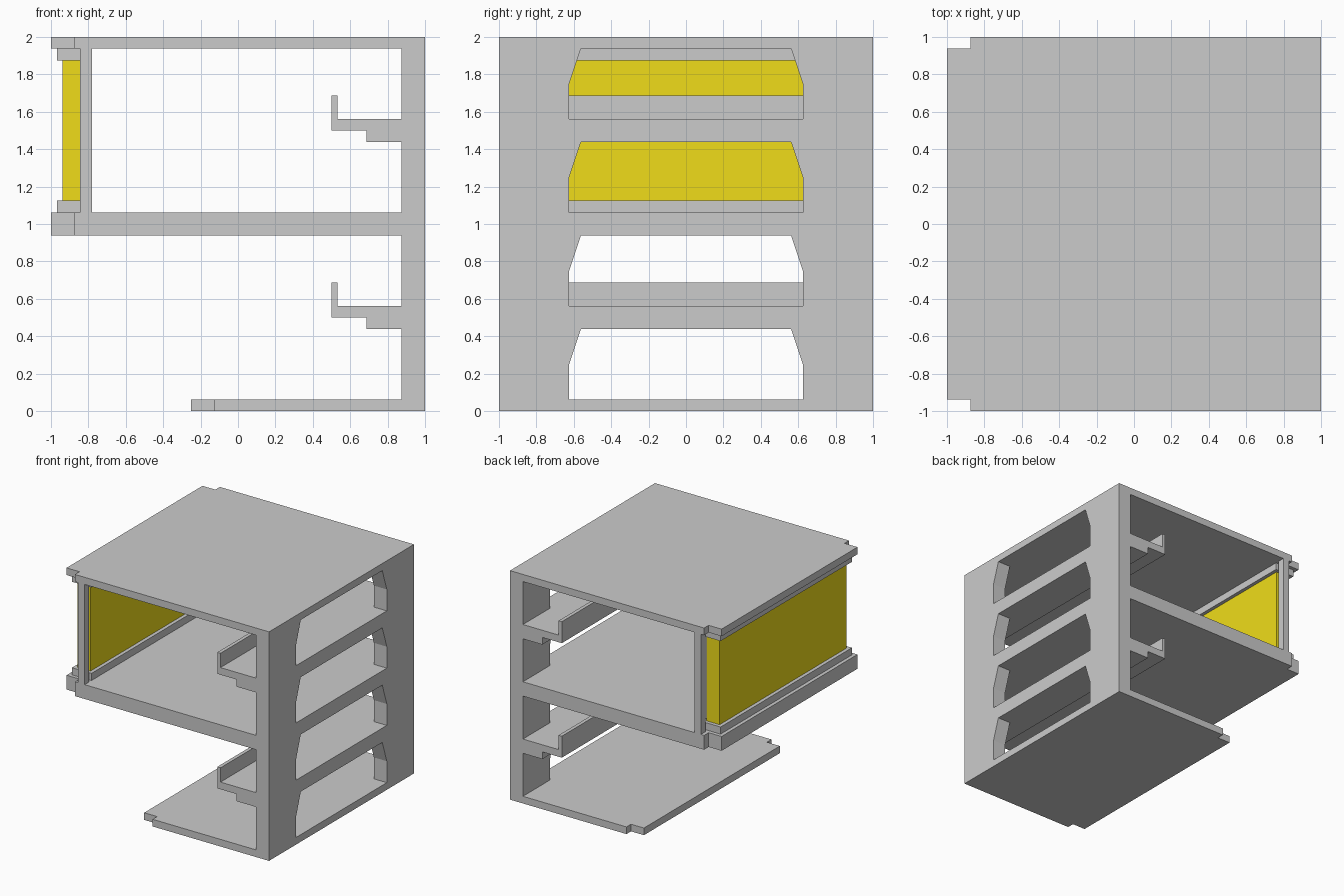
import bpy
import bmesh

if "Cube" in bpy.data.objects:
    bpy.data.objects.remove(bpy.data.objects["Cube"])

U = 1 / 32  # grid module of the model


def add_prism(bm, pts, axis, lo, hi):
    """Extrude a 2D outline along x (pts are y,z) or along y (pts are x,z)."""
    def place(p, d):
        return (d, p[0], p[1]) if axis == 'X' else (p[0], d, p[1])
    face = bm.faces.new([bm.verts.new(place(p, lo)) for p in pts])
    ext = bmesh.ops.extrude_face_region(bm, geom=[face])
    for v in ext['geom']:
        if isinstance(v, bmesh.types.BMVert):
            v.co['XY'.index(axis)] = hi


def add_box(bm, x0, x1, y0, y1, z0, z1):
    add_prism(bm, [(x0, z0), (x1, z0), (x1, z1), (x0, z1)], 'Y', y0, y1)


def finish(bm, name):
    bmesh.ops.recalc_face_normals(bm, faces=bm.faces[:])
    mesh = bpy.data.meshes.new(name)
    bm.to_mesh(mesh)
    bm.free()
    obj = bpy.data.objects.new(name, mesh)
    bpy.context.collection.objects.link(obj)
    return obj


def box(name, *size):
    bm = bmesh.new()
    add_box(bm, *size)
    return finish(bm, name)


# Shell: wall, three slabs and two shelf ledges as one front profile
def ledge(z):
    return [(28*U, z + 14*U), (22*U, z + 14*U), (22*U, z + 16*U),
            (16*U, z + 16*U), (16*U, z + 18*U), (28*U, z + 18*U)]


profile = [(1, 0), (1, 2), (-1, 2), (-1, 62*U), (28*U, 62*U)]
profile += ledge(1)[::-1]
profile += [(28*U, 34*U), (-1, 34*U), (-1, 30*U), (28*U, 30*U)]
profile += ledge(0)[::-1]
profile += [(28*U, 2*U), (-8*U, 2*U), (-8*U, 0)]
bm = bmesh.new()
add_prism(bm, profile, 'Y', -1, 1)
shell = finish(bm, "shell")

# Cutter: four wall openings and the notched slab corners
bm = bmesh.new()
for i in range(4):
    b = i / 2 + 2*U
    add_prism(bm, [(-20*U, b), (20*U, b), (20*U, b + 6*U), (18*U, b + 12*U),
                   (-18*U, b + 12*U), (-20*U, b + 6*U)], 'X', 28*U, 1.1)
for y0, y1 in ((-1.1, -30*U), (30*U, 1.1)):
    add_box(bm, -1.1, -28*U, y0, y1, 0.8, 2.1)
    add_box(bm, -0.4, -4*U, y0, y1, -0.1, 0.2)
cutter = finish(bm, "cutter")
cutter.hide_render = True

mod = shell.modifiers.new("openings", 'BOOLEAN')
mod.operation = 'DIFFERENCE'
mod.solver = 'EXACT'
mod.object = cutter
bpy.context.view_layer.objects.active = shell
shell.select_set(True)
bpy.ops.object.modifier_apply(modifier=mod.name)
bpy.data.objects.remove(cutter)

# Upright lips on the shelf edges
for i, name in enumerate(("lower_shelf_lip", "upper_shelf_lip")):
    box(name, 16*U, 17*U, -1, 1, i + 18*U, i + 22*U)

# Corner posts of the upper storey
for name, y in (("front_post", -1), ("back_post", 30*U)):
    box(name, -27*U, -25*U, y, y + 2*U, 34*U, 62*U)

# Rails that hold the panel
for name, z in (("bottom_rail", 34*U), ("top_rail", 60*U)):
    box(name, -31*U, -25*U, -29*U, 29*U, z, z + 2*U)

# Yellow panel
panel = box("yellow_panel", -30*U, -26*U, -28*U, 28*U, 36*U, 60*U)
yellow = bpy.data.materials.new("yellow")
yellow.diffuse_color = (0.87, 0.72, 0.01, 1)
yellow.use_nodes = True
yellow.node_tree.nodes["Principled BSDF"].inputs["Base Color"].default_value = yellow.diffuse_color
panel.data.materials.append(yellow)
